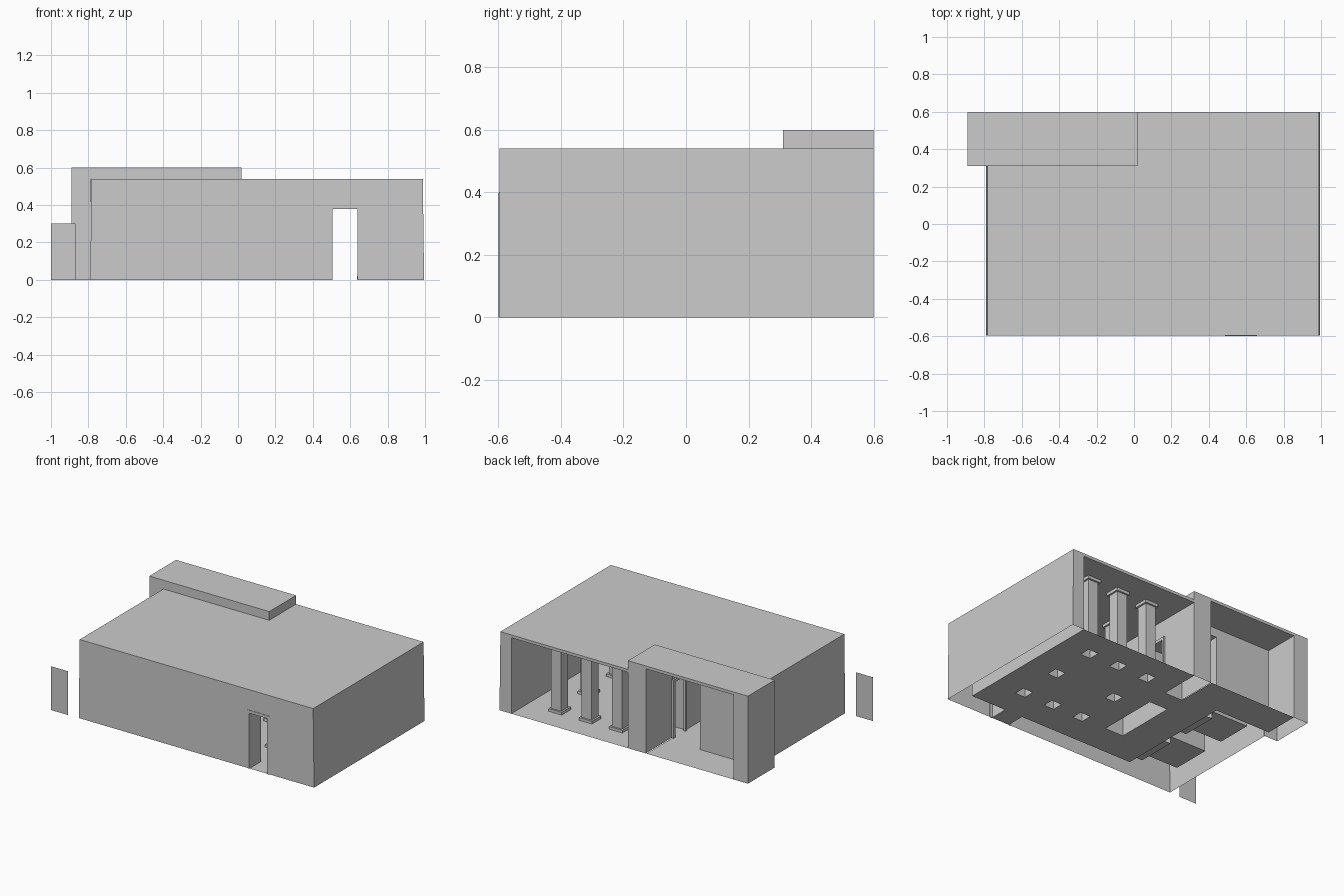
import bpy

if "Cube" in bpy.data.objects:
    bpy.data.objects.remove(bpy.data.objects["Cube"])


def mesh(name, verts, faces):
    me = bpy.data.meshes.new(name)
    me.from_pydata(verts, [], faces)
    me.update()
    ob = bpy.data.objects.new(name, me)
    bpy.context.collection.objects.link(ob)
    return ob


def wall(name, path, z0, z1, top=None):
    """Vertical sheet along a plan path; top may give a slightly different upper path."""
    n = len(path)
    verts = [(x, y, z0) for x, y in path] + [(x, y, z1) for x, y in (top or path)]
    return mesh(name, verts, [(i, i + 1, n + i + 1, n + i) for i in range(n - 1)])


def slab(name, outline, z):
    return mesh(name, [(x, y, z) for x, y in outline], [tuple(range(len(outline)))])


def rect(x0, x1, y0, y1):
    return [(x0, y0), (x1, y0), (x1, y1), (x0, y1)]


def box(name, x0, x1, y0, y1, z0, z1):
    bpy.ops.mesh.primitive_cube_add(size=1, location=((x0 + x1) / 2, (y0 + y1) / 2, (z0 + z1) / 2))
    ob = bpy.context.object
    ob.name = name
    ob.scale = (x1 - x0, y1 - y0, z1 - z0)
    return ob


def door_frame(name, a0, a1, b0, b1, along_x):
    """Two posts and a head around an opening a0..a1, lying between b0 and b1."""
    for part, p, q, z0, z1 in (("post_1", a0 - .018, a0, 0, .38), ("post_2", a1, a1 + .018, 0, .38),
                               ("head", a0 - .018, a1 + .018, .38, .4)):
        span = (p, q, b0, b1) if along_x else (b0, b1, p, q)
        box(f"{name}_{part}", *span, z0, z1)


# Outer shell of the main hall, tapering very slightly upwards
wall("outer_wall_west", [(-.79, .31), (-.79, -.597)], 0, .54, [(-.783, .31), (-.783, -.597)])
wall("outer_wall_front_left", [(-.79, -.597), (.505, -.597)], 0, .54, [(-.783, -.597), (.505, -.597)])
wall("outer_wall_front_right", [(.64, -.597), (.995, -.597)], 0, .54, [(.64, -.597), (.988, -.597)])
wall("outer_wall_over_door", [(.505, -.597), (.64, -.597)], .38, .54)
wall("outer_wall_east", [(.995, -.597), (.995, .6), (.905, .6)], 0, .54,
     [(.988, -.597), (.988, .6), (.905, .6)])
wall("hall_rear_fascia", [(.905, .6), (.02, .6)], .52, .54)
slab("hall_roof", [(-.783, -.597), (.988, -.597), (.988, .6), (.02, .6), (.02, .31), (-.783, .31)], .54)

# Taller rear block
wall("block_rear_pier", [(.02, .6), (-.115, .6)], 0, .6)
wall("block_rear_fascia", [(-.115, .6), (-.78, .6)], .58, .6)
wall("block_outer_west", [(-.78, .6), (-.89, .6), (-.89, .31), (-.785, .31)], 0, .6)
wall("block_parapet", [(-.785, .31), (.02, .31), (.02, .6)], .54, .6)
slab("block_roof", rect(-.89, .02, .31, .6), .6)

# Inner walls
H = .52
wall("hall_inner_east", [(.905, .6), (.905, -.47), (.64, -.47)], 0, H)
wall("hall_inner_front", [(.505, -.47), (-.36, -.47)], 0, H)
wall("hall_inner_over_door", [(.505, -.47), (.64, -.47)], .38, H)
wall("corridor_wall_middle", [(-.36, -.2), (-.36, -.05)], 0, H)
wall("corridor_wall_rear", [(-.36, .2), (-.36, .36)], 0, H)
wall("side_room_wall", [(-.36, .36), (-.78, .36), (-.78, .6)], 0, .58)

# Partition between hall and corridor, with a doorway
wall("partition_front", [(-.12, .175), (-.12, -.25), (.02, -.25), (.02, .175), (-.12, .175)], 0, H)
wall("partition_rear_hall_side", [(.02, .6), (.02, .32), (-.115, .32)], 0, H)
wall("partition_rear_room_side", [(-.115, .32), (-.115, .6)], 0, .58)
for x in (.02, -.118):
    wall("partition_over_door", [(x, .175), (x, .32)], .38, H)
slab("partition_door_soffit", rect(-.118, .02, .175, .32), .38)

# Raised alcoves off the corridor with one step each
for y0, y1 in ((-.47, -.2), (-.05, .2)):
    wall("alcove_wall", [(-.36, y0), (-.74, y0), (-.74, y1), (-.36, y1)], .1, H)
    prof = [(-.36, 0), (-.36, .05), (-.46, .05), (-.46, .1), (-.74, .1)]
    n = len(prof)
    mesh("alcove_step", [(x, y, z) for y in (y0, y1) for x, z in prof],
         [(i, i + 1, n + i + 1, n + i) for i in range(n - 1)])

# Ceilings
slab("hall_ceiling", rect(.02, .905, -.47, .6), H)
slab("corridor_ceiling", rect(-.74, .02, -.47, .36), H)
slab("block_ceiling", rect(-.78, -.115, .36, .6), .58)
wall("ceiling_step", [(-.36, .36), (-.115, .36)], H, .58)

# Front doorway lining
for x in (.505, .64):
    wall("front_door_jamb", [(x, -.597), (x, -.47)], 0, .38)
slab("front_door_soffit", rect(.505, .64, -.597, -.47), .38)
door_frame("front_door_frame", .505, .64, -.6, -.594, True)
door_frame("inner_door_frame_room", .193, .302, -.13, -.115, False)
door_frame("inner_door_frame_hall", .193, .302, .015, .03, False)

# Square columns with base and capital (the middle one is left out)
columns = [(x, y) for x in (.685, .455, .225) for y in (.39, .075, -.235) if (x, y) != (.455, .075)]
S, B = .038, .05
for x, y in columns:
    ring = rect(x - S, x + S, y - S, y + S)
    wall("column_shaft", ring + ring[:1], 0, H)
    for part, z0, z1 in (("base", 0.001, .02), ("capital", .5, H)):
        outer = rect(x - B, x + B, y - B, y + B)
        wall("column_" + part, outer + outer[:1], z0, z1)
        z = z1 if part == "base" else z0
        mesh("column_" + part + "_rim", [(a, b, z) for a, b in ring + outer],
             [(i, (i + 1) % 4, 4 + (i + 1) % 4, 4 + i) for i in range(4)])

# Floor sheet, open under the walls and columns
zones = [(.02, .905, -.47, .6), (-.36, -.12, -.47, .6), (-.12, .02, -.47, -.25),
         (-.12, .02, .175, .32), (-.78, -.36, .36, .6), (.505, .64, -.597, -.47)]
holes = [(x - S, x + S, y - S, y + S) for x, y in columns]
xs = sorted({round(v, 4) for r in zones + holes for v in r[:2]})
ys = sorted({round(v, 4) for r in zones + holes for v in r[2:]})


def inside(px, py, rects):
    return any(r[0] < px < r[1] and r[2] < py < r[3] for r in rects)


faces = []
W = len(xs)
for j in range(len(ys) - 1):
    for i in range(W - 1):
        cx, cy = (xs[i] + xs[i + 1]) / 2, (ys[j] + ys[j + 1]) / 2
        if inside(cx, cy, zones) and not inside(cx, cy, holes):
            k = j * W + i
            faces.append((k, k + 1, k + W + 1, k + W))
floor = mesh("floor", [(x, y, 0) for y in ys for x in xs], faces)

# Freestanding flat panel beside the building
wall("side_panel", [(-1, -.6), (-.87, -.6)], 0, .3)
